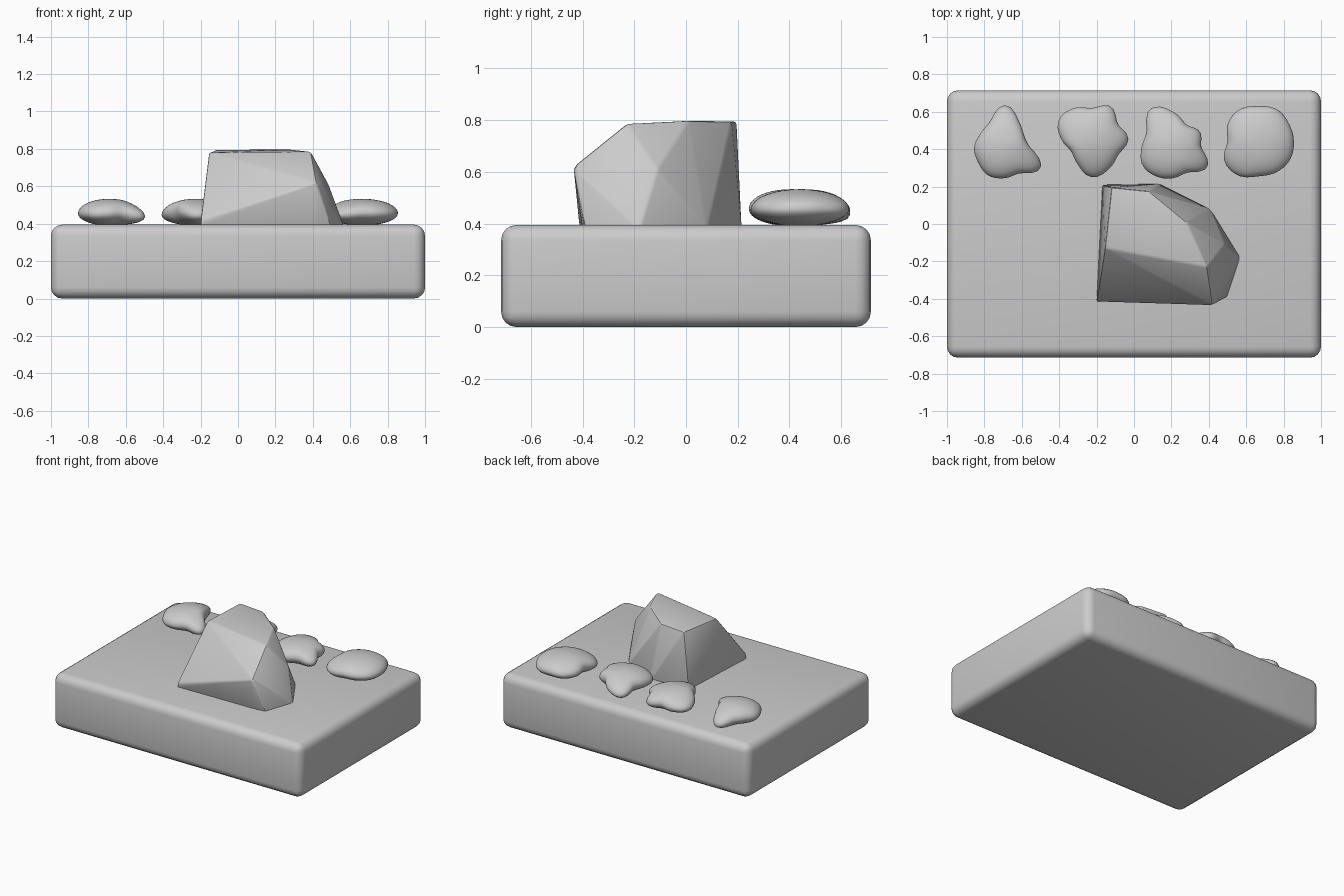
import bpy, bmesh, math
from mathutils import Vector

if "Cube" in bpy.data.objects:
    bpy.data.objects.remove(bpy.data.objects["Cube"])


def finish(bm, name, angle):
    bmesh.ops.recalc_face_normals(bm, faces=bm.faces)
    me = bpy.data.meshes.new(name)
    bm.to_mesh(me)
    bm.free()
    ob = bpy.data.objects.new(name, me)
    bpy.context.collection.objects.link(ob)
    bpy.ops.object.select_all(action='DESELECT')
    ob.select_set(True)
    bpy.context.view_layer.objects.active = ob
    bpy.ops.object.shade_smooth_by_angle(angle=math.radians(angle))
    return ob


# Base slab with rounded edges
bm = bmesh.new()
bmesh.ops.create_cube(bm, size=1)
for v in bm.verts:
    v.co = Vector((v.co.x * 2, v.co.y * 1.43, (v.co.z + 0.5) * 0.395))
bmesh.ops.bevel(bm, geom=bm.edges[:], offset=0.06, segments=4,
                profile=0.5, affect='EDGES')
finish(bm, "base_slab", 40)

# Large faceted boulder: hull of its corners, edges slightly worn
corners = [
    (-.20, -.41, .38), (.42, -.40, .38), (.50, -.39, .38), (.57, -.18, .38),
    (.41, .08, .38), (.14, .215, .38), (-.17, .21, .38),
    (-.20, -.415, .42), (.42, -.435, .62), (.485, -.11, .61),
    (-.12, .195, .795), (.08, .175, .795), (.28, .01, .798),
    (.39, -.23, .785), (-.155, -.13, .78),
]
bm = bmesh.new()
for c in corners:
    bm.verts.new(c)
hull = bmesh.ops.convex_hull(bm, input=bm.verts[:])
loose = [v for v in bm.verts if not v.link_faces]
bmesh.ops.delete(bm, geom=loose, context='VERTS')
bmesh.ops.dissolve_limit(bm, angle_limit=math.radians(6),
                         verts=bm.verts[:], edges=bm.edges[:])
bmesh.ops.bevel(bm, geom=bm.edges[:], offset=0.010, segments=2,
                profile=0.5, affect='EDGES', clamp_overlap=True)
finish(bm, "boulder", 25)


# Radius of a lumpy outline, smoothly interpolated around the circle
def outline(radii, a):
    n = len(radii)
    t = (a / math.tau % 1) * n
    i = int(t)
    f = t - i
    p0, p1, p2, p3 = (radii[(i + k) % n] for k in (-1, 0, 1, 2))
    return p1 + 0.5 * f * (p2 - p0 + f * (2 * p0 - 5 * p1 + 4 * p2 - p3
                           + f * (3 * (p1 - p2) + p3 - p0)))


def pebble(name, cx, cy, radii):
    bm = bmesh.new()
    bmesh.ops.create_icosphere(bm, subdivisions=4, radius=1)
    mean = sum(radii) / len(radii)
    for v in bm.verts:
        x, y, z = v.co
        flat = math.hypot(x, y)
        r = outline(radii, math.atan2(y, x))
        r = mean + (r - mean) * flat       # rounder towards the crown
        sag = 0.35 * (r - mean) * flat     # projecting lobes hang lower
        height = 0.455 - sag + z * (0.078 if z > 0 else 0.065)
        v.co = Vector((cx + x * r, cy + y * r, max(height, 0.39)))
    finish(bm, name, 60)


# Row of four lumpy stones along the back (radius every 30 degrees)
stones = [
    (-.69, .41, [.135, .12, .155, .225, .16, .15, .165, .165, .175, .165, .16, .22]),
    (-.225, .455, [.195, .16, .20, .165, .19, .205, .165, .13, .155, .205, .185, .165]),
    (.21, .41, [.15, .165, .14, .19, .24, .165, .17, .19, .18, .165, .155, .21]),
    (.665, .44, [.19, .19, .20, .19, .20, .19, .165, .21, .21, .185, .19, .195]),
]
for i, (cx, cy, radii) in enumerate(stones, 1):
    pebble(f"small_stone_{i}", cx, cy, radii)
